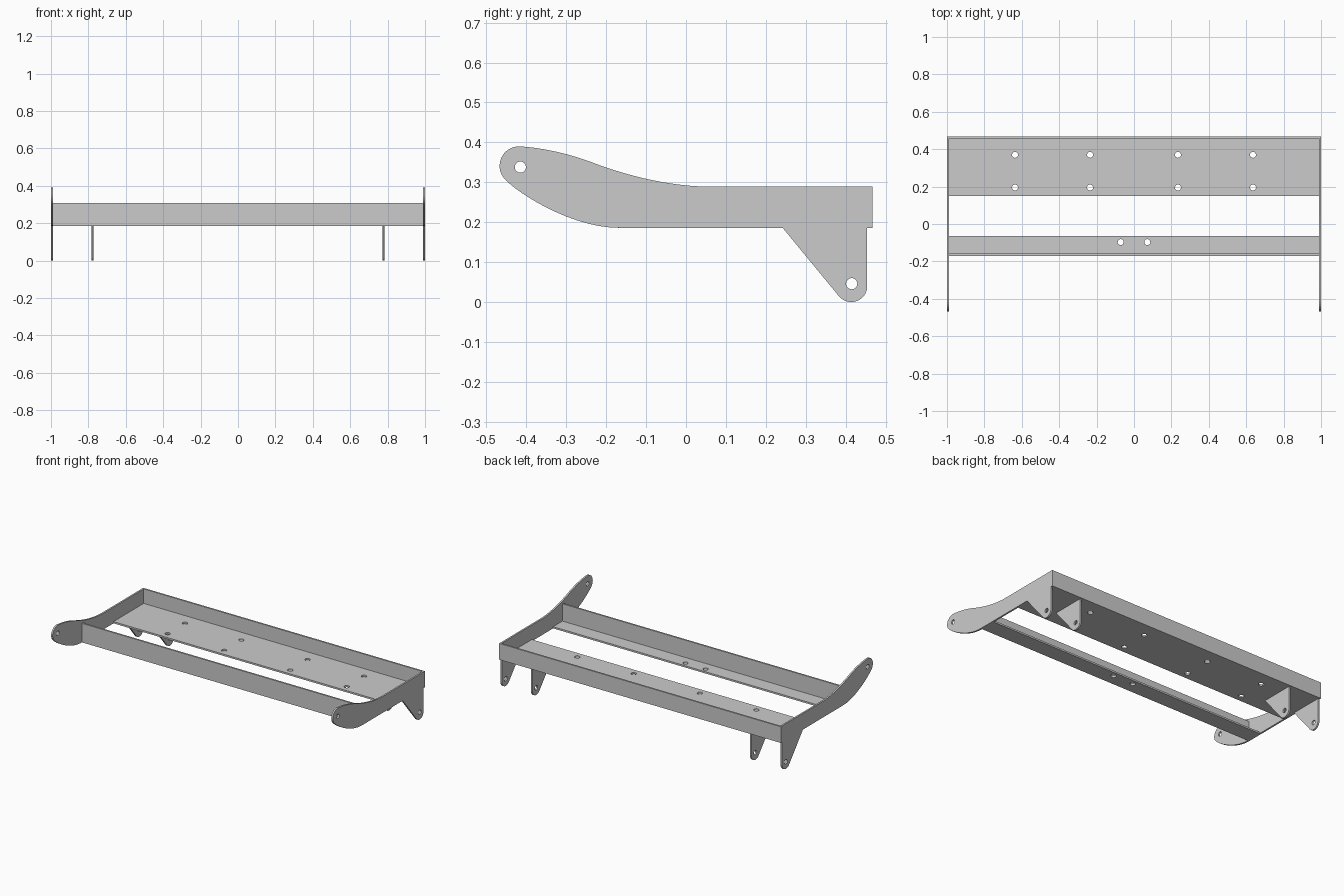
import bpy, bmesh
from math import sin, cos, radians, tau
from mathutils import Matrix, Vector
from mathutils.geometry import interpolate_bezier

if "Cube" in bpy.data.objects:
    bpy.data.objects.remove(bpy.data.objects["Cube"])

T = 0.011          # sheet thickness
BOTTOM = 0.186     # underside of the frame
SIDE = Matrix(((0, 0, 1, 0), (1, 0, 0, 0), (0, 1, 0, 0), (0, 0, 0, 1)))  # (y, z) -> world


def arc(cx, cy, r, a0, a1, n=14):
    return [(cx + r * cos(radians(a0 + (a1 - a0) * i / n)),
             cy + r * sin(radians(a0 + (a1 - a0) * i / n))) for i in range(n + 1)]


def bez(a, b, c, d, n=14):
    pts = interpolate_bezier(*(Vector((p[0], p[1], 0)) for p in (a, b, c, d)), n)
    return [(p.x, p.y) for p in pts]


def sheet(name, outline, holes, offset, basis=Matrix()):
    """Filled outline with round holes, centred on its thickness."""
    cu = bpy.data.curves.new(name, 'CURVE')
    cu.dimensions = '2D'
    cu.fill_mode = 'BOTH'
    cu.extrude = T / 2
    loops = [outline] + [[(x + r * cos(tau * i / 24), y + r * sin(tau * i / 24))
                          for i in range(24)] for x, y, r in holes]
    for loop in loops:
        s = cu.splines.new('POLY')
        s.points.add(len(loop) - 1)
        for p, (x, y) in zip(s.points, loop):
            p.co = (x, y, 0, 1)
        s.use_cyclic_u = True
    tmp = bpy.data.objects.new(name + "_curve", cu)
    bpy.context.collection.objects.link(tmp)
    bpy.context.view_layer.update()
    me = bpy.data.meshes.new_from_object(tmp.evaluated_get(bpy.context.evaluated_depsgraph_get()))
    bpy.data.objects.remove(tmp)
    bm = bmesh.new()
    bm.from_mesh(me)
    bmesh.ops.remove_doubles(bm, verts=bm.verts, dist=1e-5)
    bmesh.ops.transform(bm, matrix=Matrix.Translation(offset) @ basis, verts=bm.verts)
    bmesh.ops.recalc_face_normals(bm, faces=bm.faces)
    for f in bm.faces:
        f.smooth = False
    bm.to_mesh(me)
    bm.free()
    ob = bpy.data.objects.new(name, me)
    bpy.context.collection.objects.link(ob)
    return ob


def box(name, lo, hi):
    bm = bmesh.new()
    bmesh.ops.create_cube(bm, size=1)
    for v in bm.verts:
        v.co = [(a + b) / 2 + c * (b - a) for a, b, c in zip(lo, hi, v.co)]
    me = bpy.data.meshes.new(name)
    bm.to_mesh(me)
    bm.free()
    bpy.context.collection.objects.link(bpy.data.objects.new(name, me))


def rect(x, y0, y1):
    return [(-x, y0), (x, y0), (x, y1), (-x, y1)]


# Lug shape, shared by side plates and inner brackets
lug = [(0.242, BOTTOM)] + arc(0.414, 0.04, 0.04, 219.4, 360)
lug_hole = (0.415, 0.046, 0.014)
bracket = lug + [(0.454, BOTTOM)]

# Curved side plate: arm, straight body and rear lug
arm = (bez((0.03, 0.29), (-0.05, 0.294), (-0.14, 0.315), (-0.22, 0.344))
       + bez((-0.22, 0.344), (-0.28, 0.368), (-0.35, 0.386), (-0.418, 0.39))[1:]
       + arc(-0.418, 0.341, 0.049, 90, 228)[1:]
       + bez((-0.451, 0.305), (-0.415, 0.268), (-0.28, 0.184), (-0.165, BOTTOM))[1:])
plate = lug + [(0.454, 0.186), (0.456, 0.186), (0.456, 0.29)] + arm

for sx, side in ((-1, "left"), (1, "right")):
    sheet(side + "_side_plate", plate, [(-0.415, 0.338, 0.014), lug_hole],
          (sx * (1 - T / 2), 0, 0), SIDE)
    sheet(side + "_inner_bracket", bracket, [lug_hole], (sx * 0.778, 0, 0), SIDE)

# Rear angle: drilled floor and upright back
inner = 1 - T
sheet("rear_floor", rect(inner, 0.15, 0.456),
      [(x, y, 0.016) for x in (-0.636, -0.235, 0.235, 0.636) for y in (0.195, 0.37)],
      (0, 0, BOTTOM + T / 2))
box("rear_upright", (-1, 0.456, BOTTOM), (1, 0.467, 0.29))

# Front angle: drilled flange and upright
sheet("front_flange", rect(inner, -0.159, -0.065),
      [(x, -0.097, 0.016) for x in (-0.071, 0.071)], (0, 0, BOTTOM + T / 2))
box("front_upright", (-inner, -0.17, BOTTOM), (inner, -0.159, 0.308))
